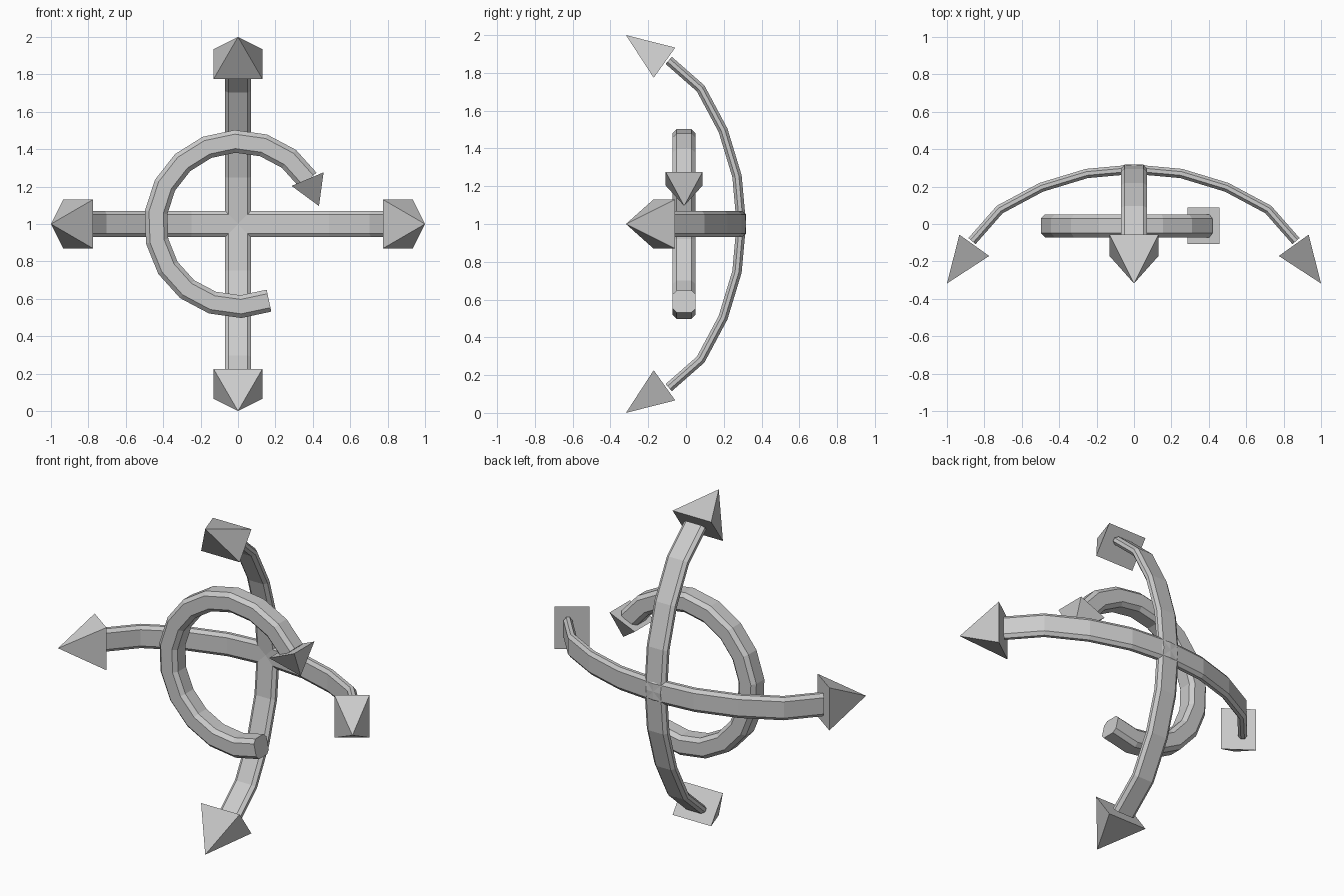
import bpy, bmesh
from math import sin, cos, radians
from mathutils import Vector

if "Cube" in bpy.data.objects:
    bpy.data.objects.remove(bpy.data.objects["Cube"])


def make(name, verts, faces):
    me = bpy.data.meshes.new(name)
    bm = bmesh.new()
    vs = [bm.verts.new(v) for v in verts]
    for f in faces:
        bm.faces.new([vs[i] for i in f])
    bmesh.ops.recalc_face_normals(bm, faces=bm.faces)
    bm.to_mesh(me)
    bm.free()
    ob = bpy.data.objects.new(name, me)
    bpy.context.collection.objects.link(ob)
    return ob


def octagon(n0, n1, w, bn, bw):
    """Bevelled rectangle: (offset along normal, offset across)."""
    return [(n0 + bn, -w), (n1 - bn, -w), (n1, -w + bw), (n1, w - bw),
            (n1 - bn, w), (n0 + bn, w), (n0, w - bw), (n0, -w + bw)]


def sweep(name, path, section, place):
    """Sweep a section along a flat path with mitred corners."""
    pts = [Vector(p) for p in path]
    verts = []
    for i, p in enumerate(pts):
        a = (p - pts[i - 1]).normalized() if i else None
        b = (pts[i + 1] - p).normalized() if i < len(pts) - 1 else None
        a, b = a or b, b or a
        t = (a + b).normalized()
        n = Vector((-t.y, t.x)) / max(t.dot(a), 0.5)
        verts += [place(*(p + n * s), w) for s, w in section]
    k = len(section)
    faces = [(i * k + j, i * k + (j + 1) % k, (i + 1) * k + (j + 1) % k, (i + 1) * k + j)
             for i in range(len(pts) - 1) for j in range(k)]
    faces += [tuple(range(k)), tuple(range((len(pts) - 1) * k, len(pts) * k))]
    return make(name, verts, faces)


def arrowhead(name, base, tip, half_n, half_w, place):
    """Four-sided pyramid pointing from base to tip."""
    c, t = Vector(base), Vector(tip)
    d = (t - c).normalized()
    n = Vector((-d.y, d.x)) * half_n
    verts = [place(*(c + n * s), w * half_w) for s, w in ((-1, -1), (1, -1), (1, 1), (-1, 1))]
    verts.append(place(*t, 0))
    return make(name, verts, [(0, 1, 2, 3), (0, 1, 4), (1, 2, 4), (2, 3, 4), (3, 0, 4)])


# Two crossed bows, each with an arrowhead at both ends
half = [(1.32 * sin(radians(a)), -1 + 1.32 * cos(radians(a))) for a in (11.25, 22.5, 33.75)]
half.append((0.885, -0.075))
bow = [(-x, y) for x, y in reversed(half)] + [(0, 0.318)] + half
bow_section = octagon(-0.05, 0, 0.07, 0.015, 0.02)
bows = {"horizontal": lambda u, v, w: (u, v, 1 + w),
        "vertical": lambda u, v, w: (w, v, 1 + u)}
for label, place in bows.items():
    sweep(label + "_bow", bow, bow_section, place)
    for s in (-1, 1):
        arrowhead(label + "_arrowhead", (s * 0.854, -0.114), (s * 1.0, -0.318),
                  0.098, 0.131, place)

# Open ring in front, ending in one smaller arrowhead
front = lambda u, v, w: (u, w - 0.01, 1 + v)
ring = [(0.442 * cos(radians(a)), 0.442 * sin(radians(a))) for a in range(292, 31, -20)]
sweep("ring", ring, octagon(-0.06, 0.06, 0.061, 0.022, 0.022), front)
arrowhead("ring_arrowhead", (0.372, 0.24), (0.433, 0.096), 0.093, 0.098, front)
